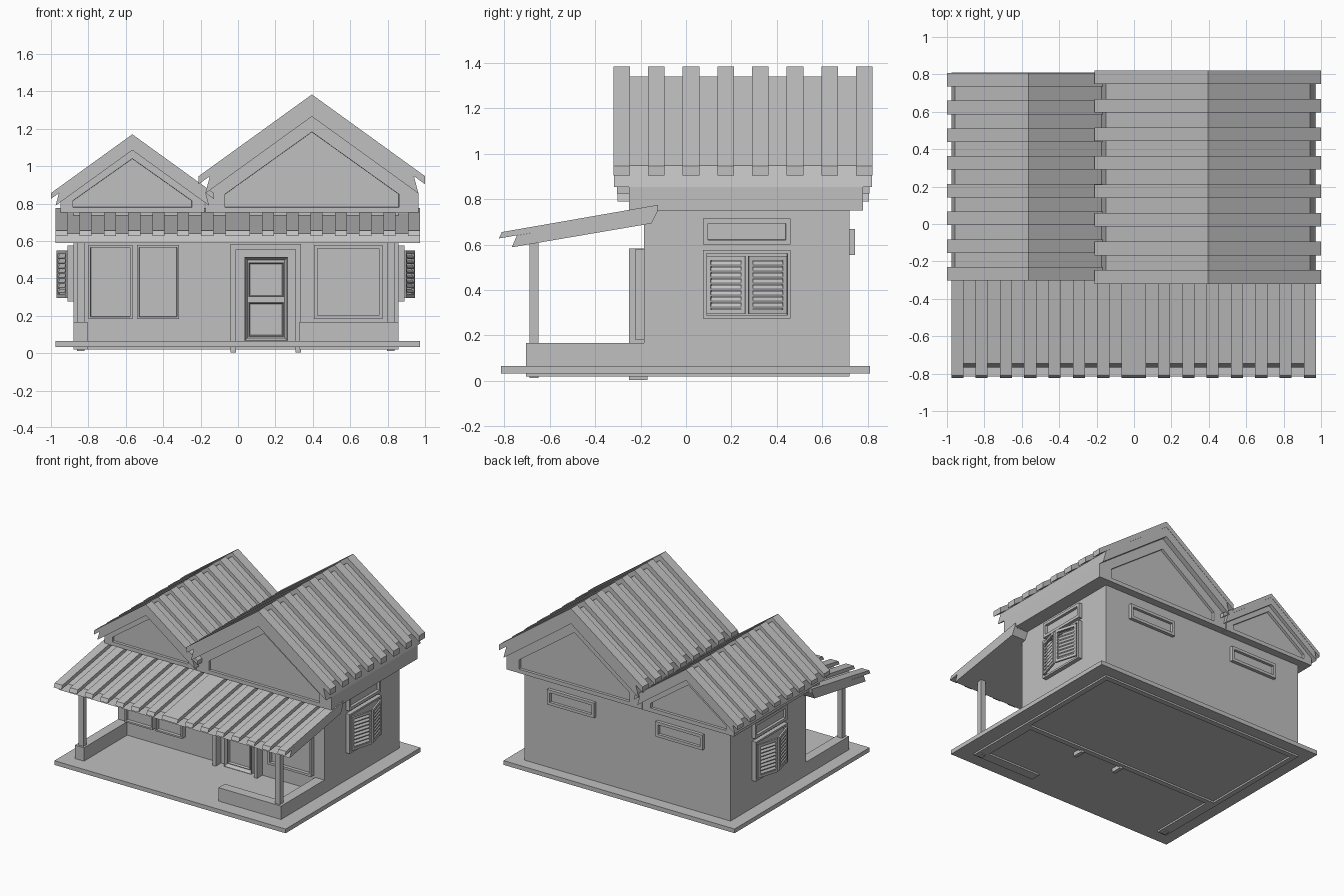
import bpy
import bmesh
from math import pi, atan2
from mathutils import Matrix, Vector

cube = bpy.data.objects.get("Cube")
if cube:
    bpy.data.objects.remove(cube)

plaster = bpy.data.materials.new("plain grey")
plaster.use_nodes = True
GREY = (0.53, 0.53, 0.53, 1)
plaster.diffuse_color = GREY
plaster.node_tree.nodes["Principled BSDF"].inputs["Base Color"].default_value = GREY


def finish(name, bm, matrix=None):
    if matrix:
        bm.transform(matrix)
    bmesh.ops.recalc_face_normals(bm, faces=bm.faces)
    mesh = bpy.data.meshes.new(name)
    bm.to_mesh(mesh)
    bm.free()
    mesh.materials.append(plaster)
    obj = bpy.data.objects.new(name, mesh)
    bpy.context.collection.objects.link(obj)
    return obj


def add_prism(bm, points, axis, a, b):
    """Extrude a profile (u, z) along x or y from a to b; returns the end faces."""
    def place(u, z, t):
        return (t, u, z) if axis == "x" else (u, t, z)
    ends = [[bm.verts.new(place(u, z, t)) for u, z in points] for t in (a, b)]
    caps = [bm.faces.new(ring) for ring in ends]
    n = len(points)
    for i in range(n):
        j = (i + 1) % n
        bm.faces.new((ends[0][i], ends[0][j], ends[1][j], ends[1][i]))
    return caps


def prisms(name, points, axis, spans, matrix=None):
    bm = bmesh.new()
    for a, b in spans:
        add_prism(bm, points, axis, a, b)
    return finish(name, bm, matrix)


def rect(u0, u1, z0, z1):
    return [(u0, z0), (u1, z0), (u1, z1), (u0, z1)]


def box(name, x0, x1, y0, y1, z0, z1):
    return prisms(name, rect(x0, x1, z0, z1), "y", [(y0, y1)])


def panel(name, centre, w, h, depth, border, recess, turn=0, slope=0.001):
    """Framed plate facing -y before turning, with a sunk middle."""
    bm = bmesh.new()
    front = add_prism(bm, rect(-w / 2, w / 2, -h / 2, h / 2), "y", -depth, 0.01)[0]
    bmesh.ops.recalc_face_normals(bm, faces=bm.faces)
    bmesh.ops.inset_individual(bm, faces=[front], thickness=border)
    bmesh.ops.inset_individual(bm, faces=[front], thickness=slope, depth=-recess)
    return finish(name, bm, Matrix.Translation(centre) @ Matrix.Rotation(turn, 4, "Z"))


# Main dimensions
LEFT, RIGHT, FRONT, BACK = -0.88, 0.857, -0.185, 0.72
MID = (LEFT + RIGHT) / 2
WALL = 0.04

# Ground slab and house walls
box("base_slab", -0.977, 0.972, -0.815, 0.81, 0.033, 0.065)
box("front_wall", LEFT, RIGHT, FRONT, FRONT + WALL, 0.02, 0.76)
box("back_wall", LEFT, RIGHT, BACK - WALL, BACK, 0.02, 0.76)
box("right_side_wall", LEFT, LEFT + WALL, FRONT + WALL, BACK - WALL, 0.02, 0.76)
box("left_side_wall", RIGHT - WALL, RIGHT, FRONT + WALL, BACK - WALL, 0.02, 0.76)

# Porch parapets and posts
box("right_parapet", LEFT, LEFT + 0.075, -0.705, FRONT, 0.02, 0.167)
box("left_parapet", RIGHT - 0.075, RIGHT, -0.705, FRONT, 0.02, 0.167)
box("front_parapet", 0.33, RIGHT - 0.075, -0.705, -0.63, 0.02, 0.167)
for name, x in (("right_post", -0.86), ("left_post", 0.797)):
    box(name, x, x + 0.04, -0.69, -0.65, 0.012, 0.63)

# Porch roof: sloping sheet with raised strips, mirrored about the middle
sheet = [(-0.125, 0.746), (-0.745, 0.64), (-0.767, 0.588), (-0.152, 0.693)]
strip = [(-0.122, 0.775), (-0.811, 0.655), (-0.824, 0.627), (-0.125, 0.745)]
prisms("porch_roof", sheet, "x", [(-0.977, 0.973)])
starts = [-0.977 + 0.13 * k for k in range(8)]
spans = [(x, x + 0.065) for x in starts]
prisms("porch_roof_strips", strip, "x", spans + [(-0.004 - b, -0.004 - a) for a, b in spans])


# Gabled roofs: the smaller one is the same design scaled down
def gabled_roof(side, cx, apex, size, y0, y1, half_wall, half_inner, inner_apex, inner_side):
    pitch = 0.722

    def chevron(top, w_top, low, w_low, extra=0.0):
        def z(peak, w):
            return apex - peak * size - w * pitch
        a, b = w_top * size, w_low * size
        return [(cx - a, z(top, a)), (cx, z(top, 0)), (cx + a, z(top, a)),
                (cx + b, z(low, b)), (cx, z(low, 0)), (cx - b, z(low, b))]

    prisms(side + "_roof", chevron(0.042, 0.545, 0.118, 0.57), "y", [(y0 + 0.002, y1 - 0.002)])
    width = 0.073
    step = (y1 - y0 - width) / 7
    prisms(side + "_roof_strips", chevron(0, 0.605, 0.043, 0.605), "y",
           [(y0 + k * step, y0 + k * step + width) for k in range(8)])

    # Gable block with a sunk panel at each end
    peak = apex - 0.118 * size
    shoulder = peak - half_wall * pitch

    def pentagon(half, low, side_z, top):
        return [(cx - half, low), (cx + half, low), (cx + half, side_z), (cx, top), (cx - half, side_z)]

    outer = pentagon(half_wall, 0.75, shoulder, peak)
    inner = pentagon(half_inner, 0.78, inner_side, inner_apex)
    bm = bmesh.new()
    caps = add_prism(bm, outer, "y", -0.25, 0.78)
    bmesh.ops.recalc_face_normals(bm, faces=bm.faces)
    for cap in caps:
        bmesh.ops.inset_individual(bm, faces=[cap], thickness=0.01)
        for v in cap.verts:
            i = min(range(5), key=lambda k: (Vector(outer[k]) - Vector((v.co.x, v.co.z))).length)
            v.co.x, v.co.z = inner[i]
        bmesh.ops.inset_individual(bm, faces=[cap], thickness=0.001, depth=-0.02)
    finish(side + "_gable", bm)


gabled_roof("large", 0.395, 1.383, 1.0, -0.32, 0.822, 0.57, 0.465, 1.183, 0.85)
gabled_roof("small", -0.565, 1.17, 0.72, -0.303, 0.808, 0.385, 0.318, 1.04, 0.815)

# Front windows
for name, x0, x1, border in (("front_window_outer", -0.8, -0.565, 0.017),
                             ("front_window_inner", -0.54, -0.315, 0.017),
                             ("front_window_wide", 0.407, 0.772, 0.025)):
    panel(name, ((x0 + x1) / 2, FRONT, 0.38), x1 - x0, 0.395, 0.04, border, 0.025)

# Door with surround and two sunk panels
for name, x in (("door_post_right", -0.04), ("door_post_left", 0.308)):
    box(name, x, x + 0.028, -0.25, -0.17, 0.003, 0.583)
box("door_lintel", -0.012, 0.308, -0.25, -0.17, 0.555, 0.583)
panel("door_frame", (0.15, FRONT, 0.29), 0.232, 0.45, 0.035, 0.004, 0.03, slope=0.02)
for name, z in (("door_upper_panel", 0.392), ("door_lower_panel", 0.18)):
    panel(name, (0.15, FRONT, z), 0.19, 0.185, 0.02, 0.005, 0.015, slope=0.008)

# Back vents
for name, x in (("back_vent_left", 0.452), ("back_vent_right", -0.462)):
    panel(name, (x, BACK, 0.612), 0.395, 0.115, 0.025, 0.03, 0.02, pi)

# Side windows, vents and half-open louvred shutters
WINDOW_Y = 0.268
flip_y = Matrix.Translation((0, 2 * WINDOW_Y, 0)) @ Matrix.Scale(-1, 4, (0, 1, 0))
flip_x = Matrix.Translation((2 * MID, 0, 0)) @ Matrix.Scale(-1, 4, (1, 0, 0))
hinge = Matrix.Translation((0.884, 0.095, 0)) @ Matrix.Rotation(-atan2(0.05, 0.17), 4, "Z")
LEAF = 0.175


def shutter(name, matrix):
    bm = bmesh.new()
    for a, b, z0, z1 in ((0, 0.018, 0.295, 0.55), (LEAF - 0.018, LEAF, 0.295, 0.55),
                         (0.018, LEAF - 0.018, 0.295, 0.315), (0.018, LEAF - 0.018, 0.53, 0.55)):
        add_prism(bm, rect(0, 0.014, z0, z1), "y", a, b)
    for k in range(8):
        z = 0.318 + 0.0265 * k
        slat = [(0.014, z), (0.014, z + 0.006), (0, z + 0.024), (0, z + 0.018)]
        add_prism(bm, slat, "y", 0.018, LEAF - 0.018)
    finish(name, bm, matrix)


for side, x, turn, flip in (("left", RIGHT, pi / 2, Matrix.Identity(4)),
                            ("right", LEFT, -pi / 2, flip_x)):
    panel(side + "_window_frame", (x, WINDOW_Y, 0.425), 0.385, 0.3, 0.032, 0.02, 0.025, turn)
    panel(side + "_vent", (x, WINDOW_Y, 0.657), 0.385, 0.115, 0.028, 0.03, 0.02, turn)
    shutter(side + "_shutter_front", flip @ hinge)
    shutter(side + "_shutter_back", flip @ flip_y @ hinge)
